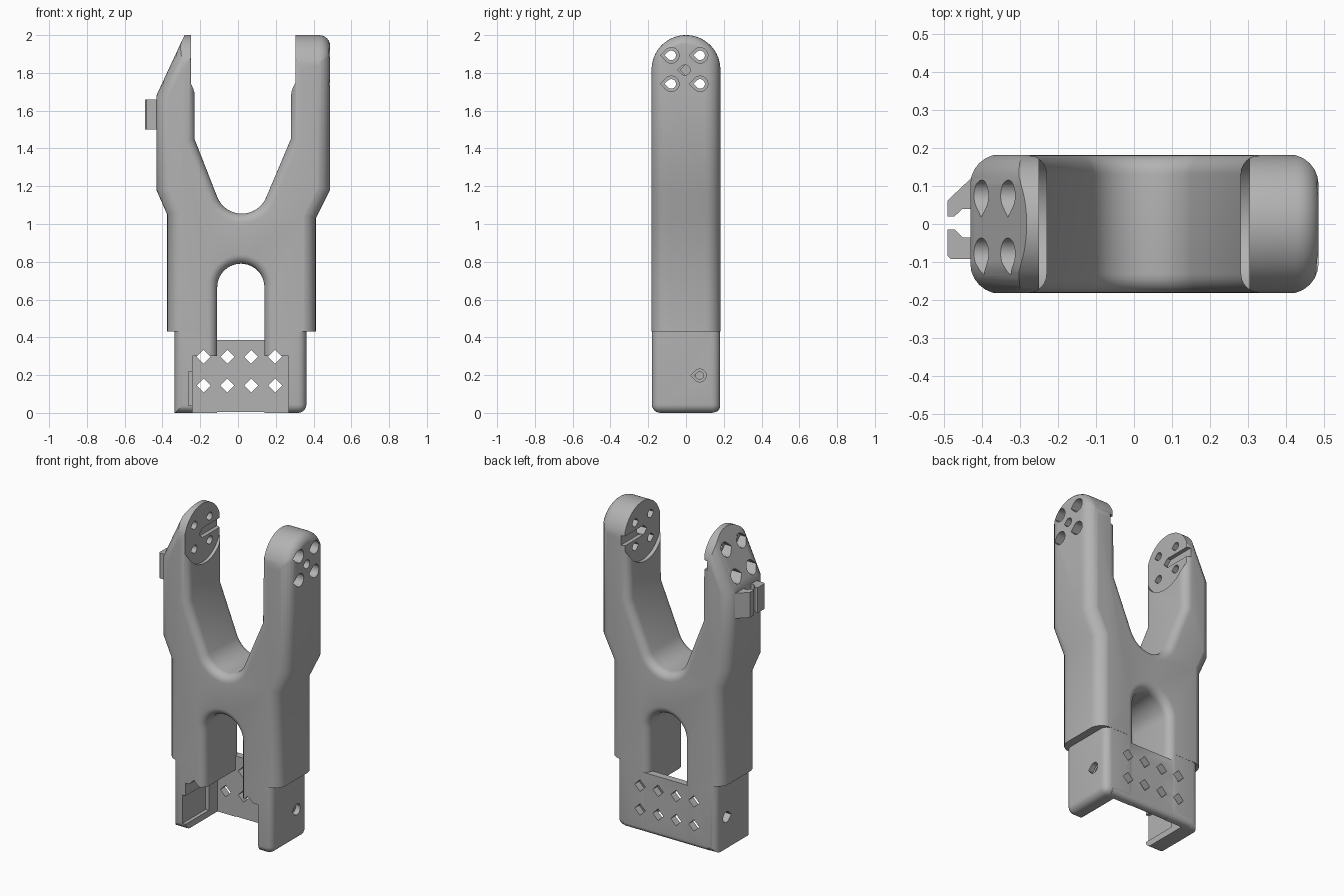
import bpy, bmesh
from math import sin, cos, pi, radians
from mathutils import Vector

if "Cube" in bpy.data.objects:
    bpy.data.objects.remove(bpy.data.objects["Cube"])

grey = bpy.data.materials.new("plain_grey")
grey.use_nodes = True
GREY = (0.45, 0.45, 0.45, 1)
grey.diffuse_color = GREY
grey.node_tree.nodes["Principled BSDF"].inputs["Base Color"].default_value = GREY

HALF = 0.182      # half depth of the frame
PIVOT_Z = 1.818   # centre of the rounded arm ends


def arc(cx, cz, r, start, end, n=20):
    step = radians(end - start) / n
    return [(cx + r * cos(radians(start) + step * i),
             cz + r * sin(radians(start) + step * i)) for i in range(n + 1)]


def rect(x0, x1, z0, z1):
    return [(x0, z0), (x1, z0), (x1, z1), (x0, z1)]


def teardrop(y, z, r):
    return arc(y, z, r, -135, 135, 18) + [(y - 1.4 * r, z)]


def prism(name, pts, axis, lo, hi, pick=None, bevel=0.0):
    """Extrude a profile along an axis and round the edges chosen by pick."""
    place = {"x": lambda p, d: (d, p[0], p[1]),
             "y": lambda p, d: (p[0], d, p[1]),
             "z": lambda p, d: (p[0], p[1], d)}[axis]
    bm = bmesh.new()
    face = bm.faces.new([bm.verts.new(place(p, lo)) for p in pts])
    ext = bmesh.ops.extrude_face_region(bm, geom=[face])["geom"]
    move = Vector(place((0, 0), hi - lo))
    bmesh.ops.translate(bm, vec=move, verts=[v for v in ext if isinstance(v, bmesh.types.BMVert)])
    bmesh.ops.recalc_face_normals(bm, faces=bm.faces)
    if pick:
        edges = [e for e in bm.edges if pick(e.verts[0].co, e.verts[1].co)]
        bmesh.ops.bevel(bm, geom=edges, offset=bevel, segments=6, profile=0.5,
                        affect="EDGES", clamp_overlap=False)
    mesh = bpy.data.meshes.new(name)
    bm.to_mesh(mesh)
    bm.free()
    mesh.materials.append(grey)
    ob = bpy.data.objects.new(name, mesh)
    bpy.context.collection.objects.link(ob)
    return ob


def combine(ob, *steps):
    """Apply (operation, helper) booleans in turn and drop the helpers."""
    for op, helper in steps:
        mod = ob.modifiers.new(op, "BOOLEAN")
        mod.operation, mod.object, mod.solver = op, helper, "EXACT"
        bpy.context.view_layer.update()
        graph = bpy.context.evaluated_depsgraph_get()
        mesh = bpy.data.meshes.new_from_object(ob.evaluated_get(graph))
        ob.modifiers.clear()
        ob.data = mesh
        bpy.data.objects.remove(helper)


def same_y(a, b):
    return abs(a.y - b.y) < 1e-5


# Fork body: rounded V between the arms, arch between the legs
inner = ([(-0.6, -0.1), (-0.6, 2.2), (-0.23, 2.2), (-0.23, 1.45)]
         + arc(0.02, 1.195, 0.14, 203, 337)
         + [(0.28, 1.45), (0.285, 2.2), (0.6, 2.2), (0.6, -0.1), (0.14, -0.1)]
         + arc(0.015, 0.665, 0.125, 0, 180) + [(-0.11, -0.1)])
body = prism("fork_body", inner, "y", -HALF, HALF,
             lambda a, b: same_y(a, b) and max(abs(a.x), abs(b.x)) < 0.5, 0.05)

# Outer outline with rounded long edges, and the narrower socket below
outer = [(-0.375, 0.43), (-0.375, 1.05), (-0.432, 1.18), (-0.432, 1.68), (-0.19, 2.2),
         (0.487, 2.2), (0.487, 1.18), (0.412, 1.03), (0.412, 0.43)]
outline = prism("outline", outer, "y", -HALF - 0.002, HALF + 0.002,
                lambda a, b: same_y(a, b) and min(a.z, b.z) < 2.1 and max(a.z, b.z) > 0.5, 0.08)


def socket_edge(a, b):
    upright = abs(a.z - b.z) > 0.1
    low = max(a.z, b.z) < 0.1 and max(a.x, b.x) > 0
    return upright or low


socket = prism("socket", rect(-0.335, 0.362, 0.0, 0.46), "y", -HALF + 0.001, HALF - 0.001,
               socket_edge, 0.045)
combine(outline, ("UNION", socket))

# Round arm ends, seen from the side
end_round = prism("end_round",
                  [(0.184, -0.3)] + arc(0, PIVOT_Z, 0.182, 0, 180, 32) + [(-0.184, -0.3)],
                  "x", -0.7, 0.489,
                  lambda a, b: min(a.x, b.x) > 0.48 and max(a.z, b.z) > 0, 0.06)
combine(body, ("INTERSECT", outline), ("INTERSECT", end_round))

# Back plate across the legs and the cable clip on the outer arm
plate = prism("back_plate", rect(-0.28, 0.31, 0.004, 0.387), "y", 0.135, HALF - 0.002,
              lambda a, b: min(a.y, b.y) > 0.17 and max(a.z, b.z) < 0.1, 0.03)
cavity = prism("cavity", rect(-0.24, 0.268, -0.1, 0.3), "y", -0.4, 0.137)
side_recess = prism("side_recess", rect(-0.262, -0.23, 0.04, 0.22), "y", -0.4, 0.05)
combine(body, ("DIFFERENCE", cavity), ("DIFFERENCE", side_recess), ("UNION", plate))

clip_parts = {
    "clip_hook": [(-0.42, 0.13), (-0.492, 0.062), (-0.492, 0.02), (-0.474, 0.02),
                  (-0.452, 0.04), (-0.42, 0.04)],
    "clip_block": [(-0.42, -0.092), (-0.484, -0.092), (-0.492, -0.084), (-0.492, -0.014),
                   (-0.474, -0.014), (-0.452, -0.036), (-0.42, -0.036)]}
for name, pts in clip_parts.items():
    combine(body, ("UNION", prism(name, pts, "z", 1.5, 1.66)))

# Round seats on the inner arm faces, each with a slot running to the back
combine(body, ("DIFFERENCE", prism("seats", arc(0, PIVOT_Z, 0.187, 0, 354, 59),
                                   "x", -0.25, 0.305)),
        ("DIFFERENCE", prism("slots", [(-0.03, 1.815), (0, 1.785), (0.3, 1.785),
                                       (0.3, 1.845), (0, 1.845)], "x", -0.275, 0.33)))

# Screw holes in both arm ends
for y in (-0.078, 0.075):
    for z in (1.742, 1.893):
        for r, lo, hi in ((0.025, -0.6, 0.6), (0.041, -0.6, -0.285), (0.041, 0.345, 0.6)):
            combine(body, ("DIFFERENCE", prism("hole", teardrop(y, z, r), "x", lo, hi)))
combine(body, ("DIFFERENCE", prism("hole", teardrop(-0.005, 1.815, 0.027), "x", 0.3, 0.6)))

# Socket screw holes
for r, lo, hi in ((0.034, 0.33, 0.6), (0.02, 0.2, 0.6), (0.034, -0.6, -0.285)):
    combine(body, ("DIFFERENCE", prism("hole", teardrop(0.073, 0.198, r), "x", lo, hi)))

# Two rows of diamond vents
for i in range(4):
    for z in (0.145, 0.297):
        diamond = arc(-0.182 + 0.126 * i, z, 0.037, 0, 270, 3)
        combine(body, ("DIFFERENCE", prism("vent", diamond, "y", -0.4, 0.4)))

bpy.ops.object.select_all(action="DESELECT")
body.select_set(True)
bpy.context.view_layer.objects.active = body
bpy.ops.object.shade_smooth_by_angle(angle=radians(28))
